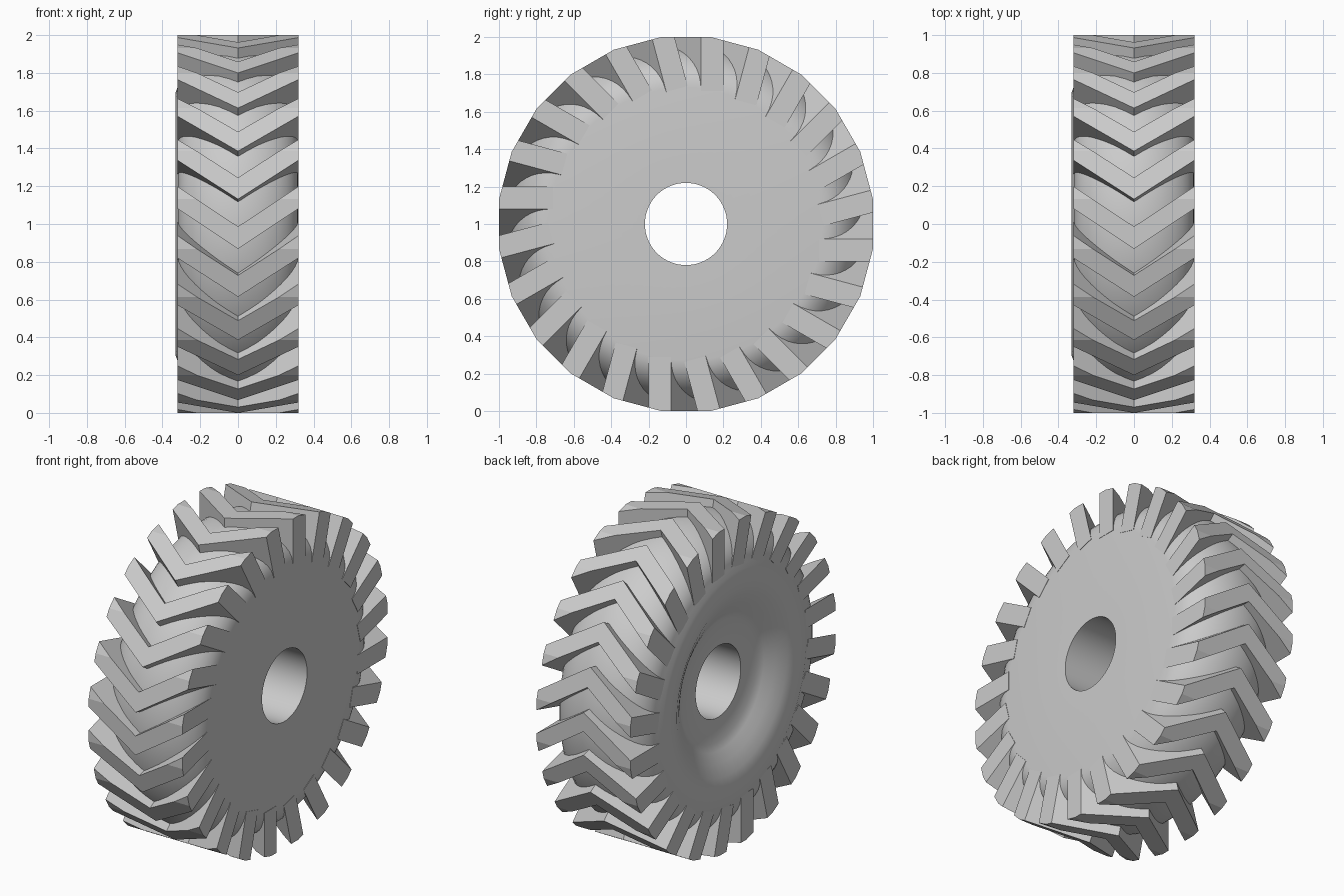
import bpy, bmesh, math
from mathutils import Matrix, Vector

if "Cube" in bpy.data.objects:
    bpy.data.objects.remove(bpy.data.objects["Cube"])

COUNT = 24                      # tread lugs, one per facet of the outer polygon
STEP = math.tau / COUNT
HALF = math.tan(STEP / 2)       # half width of one facet
LIFT = Matrix.Translation((0, 0, 1))

rubber = bpy.data.materials.new("grey_rubber")
rubber.use_nodes = True
colour = (0.6, 0.6, 0.6, 1)
rubber.diffuse_color = colour
rubber.node_tree.nodes["Principled BSDF"].inputs["Base Color"].default_value = colour


def finish(bm, name, smooth):
    bmesh.ops.recalc_face_normals(bm, faces=bm.faces)
    bm.transform(LIFT)
    mesh = bpy.data.meshes.new(name)
    bm.to_mesh(mesh)
    bm.free()
    mesh.materials.append(rubber)
    obj = bpy.data.objects.new(name, mesh)
    bpy.context.collection.objects.link(obj)
    if smooth:
        bpy.ops.object.select_all(action="DESELECT")
        obj.select_set(True)
        bpy.context.view_layer.objects.active = obj
        bpy.ops.object.shade_smooth_by_angle(angle=math.radians(35))


# Tyre body: closed (x, radius) profile spun about the axle
def build_body(sides=48):
    bulge = [(0.318 * math.cos(a), 0.73 + 0.225 * math.sin(a))
             for a in (math.pi * i / 20 for i in range(21))]
    dish = [(-0.33, 0.70), (-0.33, 0.60), (-0.315, 0.54), (-0.28, 0.47),
            (-0.245, 0.41), (-0.22, 0.37), (-0.22, 0.22)]
    profile = [(0.318, 0.22)] + bulge + dish
    bm = bmesh.new()
    rings = []
    for i in range(sides):
        a = math.tau * (i + 0.5) / sides
        rings.append([bm.verts.new((x, r * math.cos(a), r * math.sin(a)))
                      for x, r in profile])
    n = len(profile)
    for i in range(sides):
        here, there = rings[i], rings[(i + 1) % sides]
        for j in range(n):
            k = (j + 1) % n
            bm.faces.new((here[j], here[k], there[k], there[j]))
    finish(bm, "tyre_body", True)


# Chevron lug: swept bar whose outer face is folded over the facet edge
def add_lug(bm, turn, width=0.32, sweep=0.213, bar=0.118, root=0.71):
    lug = bmesh.new()
    rows = []
    for side in (-1, 0, 1):
        low = -HALF + sweep * abs(side)
        rows.append([lug.verts.new((side * width, y, t)) for y, t in
                     ((-1, low), (-1, low + bar), (-root, low + bar), (-root, low))])
    for a, b in zip(rows, rows[1:]):
        for j in range(4):
            k = (j + 1) % 4
            lug.faces.new((a[j], a[k], b[k], b[j]))
    lug.faces.new(rows[0])
    lug.faces.new(rows[-1])
    bmesh.ops.bisect_plane(lug, geom=lug.verts[:] + lug.edges[:] + lug.faces[:],
                           plane_co=(0, 0, HALF), plane_no=(0, 0, 1))
    for v in lug.verts:
        if v.co.y < -0.9 and v.co.z > HALF:
            v.co.y = -(1 - v.co.z * math.sin(STEP)) / math.cos(STEP)
    lug.transform(Matrix.Rotation(turn, 4, "X"))
    copies = {v: bm.verts.new(v.co) for v in lug.verts}
    for f in lug.faces:
        bm.faces.new([copies[v] for v in f.verts])
    lug.free()


build_body()
tread = bmesh.new()
for i in range(COUNT):
    add_lug(tread, i * STEP)
finish(tread, "tread_lugs", False)
